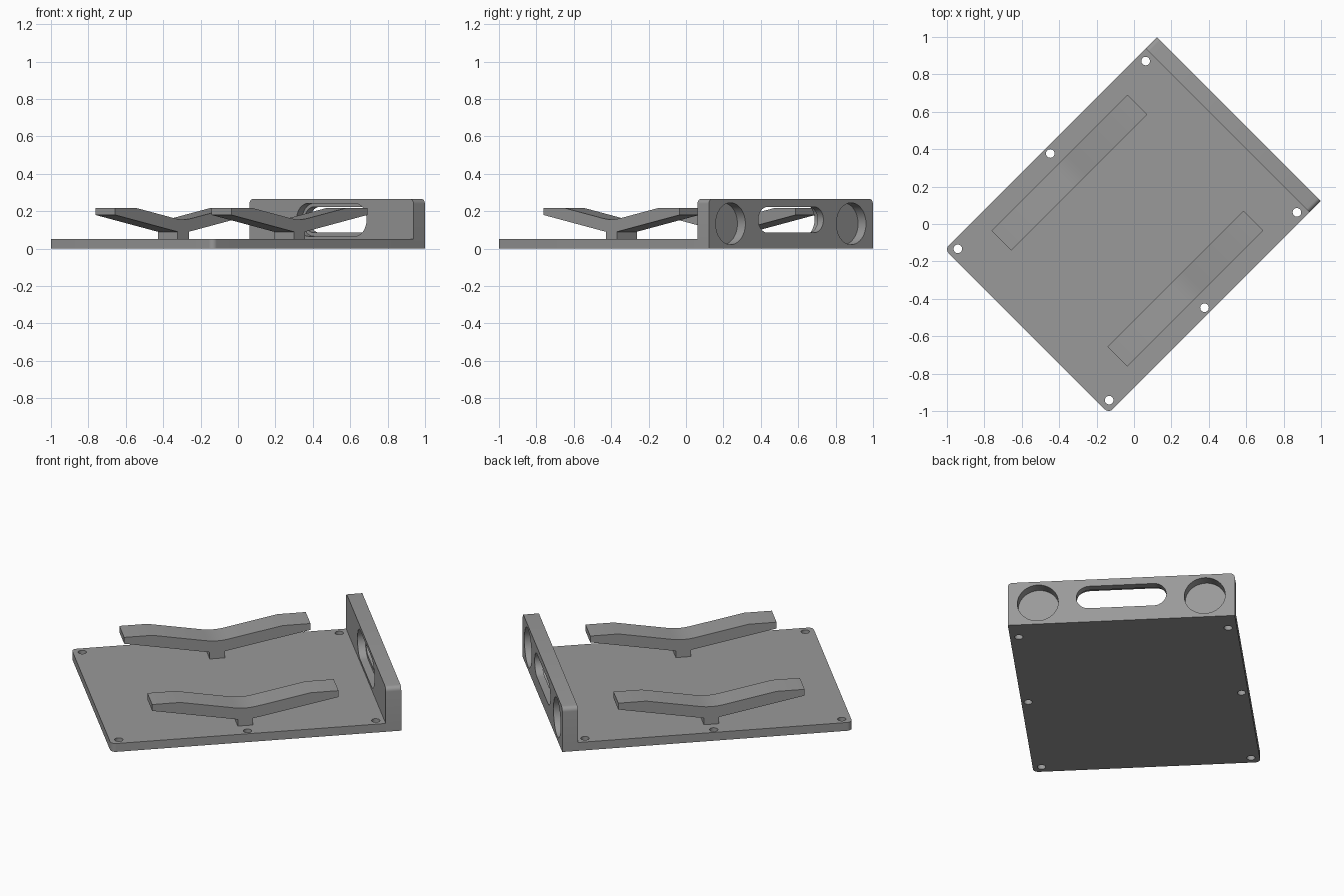
import bpy, bmesh, math
from mathutils import Matrix

if "Cube" in bpy.data.objects:
    bpy.data.objects.remove(bpy.data.objects["Cube"])

TURN = Matrix.Rotation(math.radians(45), 4, 'Z')   # whole bracket sits diagonally
grey = bpy.data.materials.new("mid_grey")
grey.diffuse_color = (0.32, 0.32, 0.32, 1)
grey.use_nodes = True
grey.node_tree.nodes["Principled BSDF"].inputs["Base Color"].default_value = grey.diffuse_color


def prism(name, pts, lo, hi, axis):
    """Extrude a 2D outline along local x, y or z."""
    place = {'x': lambda a, b, d: (d, a, b),
             'y': lambda a, b, d: (a, d, b),
             'z': lambda a, b, d: (a, b, d)}[axis]
    bm = bmesh.new()
    rings = [[bm.verts.new(place(a, b, d)) for a, b in pts] for d in (lo, hi)]
    n = len(pts)
    bm.faces.new(rings[0])
    bm.faces.new(rings[1])
    for i in range(n):
        j = (i + 1) % n
        bm.faces.new((rings[0][i], rings[0][j], rings[1][j], rings[1][i]))
    bmesh.ops.recalc_face_normals(bm, faces=bm.faces)
    bm.transform(TURN)
    me = bpy.data.meshes.new(name)
    bm.to_mesh(me)
    bm.free()
    me.materials.append(grey)
    ob = bpy.data.objects.new(name, me)
    bpy.context.collection.objects.link(ob)
    return ob


def arc(cx, cy, r, a0, a1, steps):
    return [(cx + r * math.cos(math.radians(a0 + (a1 - a0) * i / steps)),
             cy + r * math.sin(math.radians(a0 + (a1 - a0) * i / steps)))
            for i in range(steps + 1)]


def circle(cx, cy, r, steps):
    return arc(cx, cy, r, 0, 360, steps)[:-1]


def slot(cz, half, r):
    return arc(half, cz, r, -90, 90, 16) + arc(-half, cz, r, 90, 270, 16)


def select_only(ob):
    bpy.ops.object.select_all(action='DESELECT')
    ob.select_set(True)
    bpy.context.view_layer.objects.active = ob


def cut(ob, cutters):
    select_only(ob)
    for c in cutters:
        m = ob.modifiers.new("cut", 'BOOLEAN')
        m.operation, m.solver, m.object = 'DIFFERENCE', 'EXACT', c
        bpy.ops.object.modifier_apply(modifier=m.name)
        bpy.data.objects.remove(c)


def smooth(ob):
    select_only(ob)
    bpy.ops.object.shade_smooth_by_angle(angle=math.radians(25))


W = 0.62                       # half width
BACK, INNER, OUTER = -0.811, 0.707, 0.793
THICK, TALL = 0.05, 0.265

# Base plate with two rounded corners and six screw holes
R = 0.03
plate = prism("base_plate",
              [(INNER, -W), (INNER, W)]
              + arc(BACK + R, W - R, R, 90, 180, 6)
              + arc(BACK + R, -W + R, R, 180, 270, 6),
              0, THICK, 'z')
cut(plate, [prism("hole_cutter", circle(u, s * v, 0.023, 24), -0.1, 0.2, 'z')
            for s in (-1, 1)
            for u, v in ((-0.76, 0.572), (-0.05, 0.583), (0.66, 0.572))])
smooth(plate)

# End wall with rounded top corners, stepped slot and two blind round pockets
R = 0.025
wall = prism("end_wall",
             [(-W, 0), (W, 0)]
             + arc(W - R, TALL - R, R, 0, 90, 6)
             + arc(-W + R, TALL - R, R, 90, 180, 6),
             INNER, OUTER, 'x')
cutters = [prism("slot_cutter", slot(0.154, 0.177, 0.069), 0.6, 0.9, 'x'),
           prism("slot_step_cutter", slot(0.154, 0.177, 0.088), 0.6, 0.75, 'x')]
for s in (-1, 1):
    cutters.append(prism("pocket_cutter", circle(s * 0.456, 0.133, 0.112, 48),
                         OUTER - 0.06, 0.9, 'x'))
cut(wall, cutters)
smooth(wall)

# Two V-shaped rails, each on a short post, with a softened valley
MID = -0.05
half = [(0.042, THICK), (0.042, 0.09), (0.515, 0.18), (0.515, 0.218),
        (0.36, 0.218), (0.06, 0.161), (0.03, 0.157)]
outline = [(MID + a, z) for a, z in half] + [(MID, 0.1555)] \
    + [(MID - a, z) for a, z in reversed(half)]
for side, s in (("left", 1), ("right", -1)):
    c = s * 0.439
    smooth(prism(side + "_rail", outline, c - 0.075, c + 0.075, 'y'))
